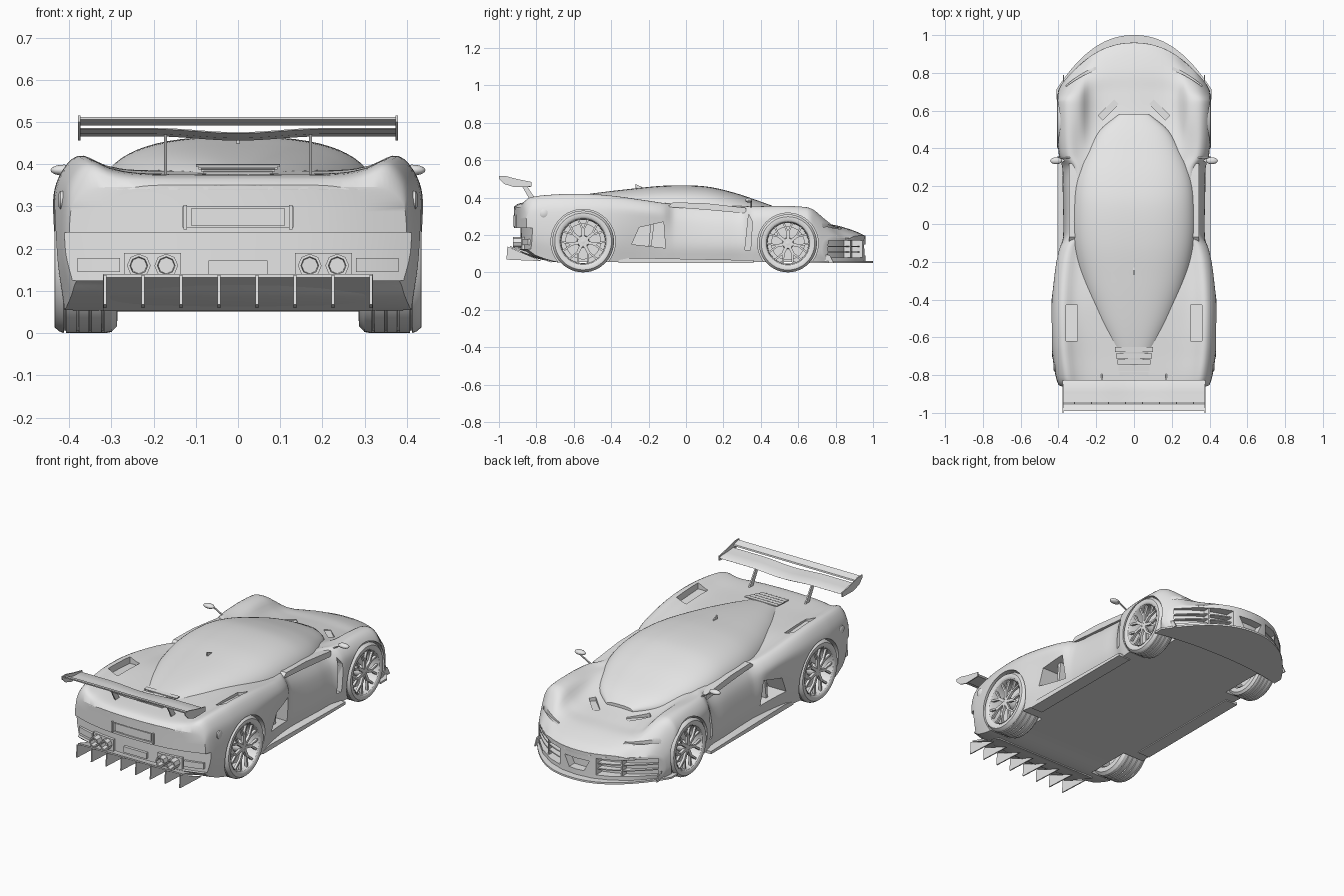
import bpy, bmesh
from math import sin, cos, pi, radians
from mathutils import Matrix

cube = bpy.data.objects.get("Cube")
if cube:
    bpy.data.objects.remove(cube)

grey = bpy.data.materials.new("plain_grey")
grey.use_nodes = True
grey.diffuse_color = (0.8, 0.8, 0.8, 1)
grey.node_tree.nodes["Principled BSDF"].inputs["Base Color"].default_value = grey.diffuse_color
SIDES = (("left", 1), ("right", -1))


def finish(name, bm, angle=35):
    """Turn a bmesh into a smooth-shaded object with sharp creases."""
    bmesh.ops.remove_doubles(bm, verts=bm.verts, dist=1e-5)
    bmesh.ops.recalc_face_normals(bm, faces=bm.faces)
    me = bpy.data.meshes.new(name)
    bm.to_mesh(me)
    bm.free()
    me.materials.append(grey)
    me.shade_smooth()
    me.set_sharp_from_angle(angle=radians(angle))
    ob = bpy.data.objects.new(name, me)
    bpy.context.collection.objects.link(ob)
    return ob


def curve(keys, t):
    """Smooth interpolation through rows of (position, values...)."""
    t = min(max(t, keys[0][0]), keys[-1][0])
    i = max(k for k in range(len(keys) - 1) if keys[k][0] <= t)
    a, b = keys[i], keys[i + 1]
    p, n = keys[max(i - 1, 0)], keys[min(i + 2, len(keys) - 1)]
    h = b[0] - a[0]
    u = (t - a[0]) / h
    out = []
    for j in range(1, len(a)):
        ma = (b[j] - p[j]) / (b[0] - p[0]) * h
        mb = (n[j] - a[j]) / (n[0] - a[0]) * h
        out.append((1 + 2 * u) * (1 - u) ** 2 * a[j] + u * (1 - u) ** 2 * ma
                   + u * u * (3 - 2 * u) * b[j] + u * u * (u - 1) * mb)
    return out


def bow(x, y, z):
    """Round the nose and tail in plan."""
    if y > .65:
        y = .65 + (y - .65) * (1 - .82 * (abs(x) / .41) ** 2.2)
    elif y < -.65:
        y = -.65 + (y + .65) * (1 - .3 * (abs(x) / .43) ** 2.5)
    return x, y, z


def skin(bm, rows, close=False):
    """Quads between successive rows of points."""
    vs = [[bm.verts.new(p) for p in r] for r in rows]
    for r, q in zip(vs, vs[1:]):
        for i in range(len(r) - (0 if close else 1)):
            k = (i + 1) % len(r)
            bm.faces.new((r[i], r[k], q[k], q[i]))
    return vs


def prism(name, outline, x0, x1):
    """Side outline of (y, z) points pulled from x0 to x1."""
    bm = bmesh.new()
    vs = skin(bm, [[(x, y, z) for y, z in outline] for x in (x0, x1)], True)
    for r in vs:
        bm.faces.new(r)
    return finish(name, bm)


def slab(name, x0, x1, y0, y1, z0, z1, n=16, taper=1):
    """Box that follows the bowed nose or tail; taper narrows its bottom."""
    bm = bmesh.new()
    rows = []
    for i in range(n + 1):
        x = x0 + (x1 - x0) * i / n
        rows.append([bow(x * (taper if z == z0 else 1), y, z)
                     for y, z in ((y0, z0), (y1, z0), (y1, z1), (y0, z1))])
    vs = skin(bm, rows, True)
    bm.faces.new(vs[0])
    bm.faces.new(vs[-1])
    return finish(name, bm)


def lathe(name, profile, centre, side, steps=48):
    """Spin (offset, radius) points about a sideways axle."""
    bm = bmesh.new()
    cx, cy, cz = centre
    skin(bm, [[(side * (cx + o), cy + r * cos(2 * pi * k / steps), cz + r * sin(2 * pi * k / steps))
               for o, r in profile] for k in range(steps + 1)])
    return finish(name, bm, 30)


def box(name, centre, size, rot=None):
    bm = bmesh.new()
    bmesh.ops.create_cube(bm, size=1)
    m = Matrix.Translation(centre) @ (rot or Matrix()) @ Matrix.Diagonal((*size, 1))
    bmesh.ops.transform(bm, matrix=m, verts=bm.verts)
    return finish(name, bm)


# Body shell: y, half width, fender height, centre height, waist, underside, fender breadth
BODY = [(-.92, .4, .345, .35, .99, .13, .5), (-.9, .405, .385, .366, 1, .12, .5), (-.85, .415, .405, .375, 1, .09, .55),
        (-.7, .432, .417, .38, 1, .055, .55), (-.55, .44, .42, .385, 1, .055, .55), (-.4, .44, .41, .385, .98, .055, .5),
        (-.22, .425, .385, .37, .93, .055, .5), (-.12, .4, .37, .36, .95, .055, .5), (-.06, .36, .365, .36, 1.04, .055, .5),
        (.2, .35, .355, .355, 1.08, .055, .5), (.3, .355, .353, .35, 1.07, .055, .6), (.36, .395, .352, .34, 1, .055, .8),
        (.55, .408, .352, .29, 1, .055, 1), (.7, .408, .335, .265, 1, .055, 1),
        (.8, .405, .29, .252, 1, .055, 1), (.9, .4, .225, .222, 1, .055, 1), (.96, .385, .185, .195, 1, .055, 1)]


def half_section(y, n=30):
    w, f, c, m, b, k = curve(BODY, y)
    h = f - b
    pts = [(w * m * .95, b), (w * m, b + .3 * h), (w * (m + 1) / 2, b + .65 * h), (w * .965, b + .86 * h),
           (w * .86, f), (w * .7, c + k * (f - c) - .008), (w * .5, c), (0, c)]
    keys = [(i, *p) for i, p in enumerate(pts)]
    return [curve(keys, (len(pts) - 1) * i / n) for i in range(n + 1)]


bm = bmesh.new()
rows = []
for k in range(121):
    y = -.92 + 1.88 * k / 120
    half = half_section(y)
    x, z = half[0]
    ring = half + [(-a, b) for a, b in half[-2::-1]] + [(x * f / 4, z) for f in range(-3, 4)]
    rows.append([bow(a, y, b) for a, b in ring])
skin(bm, rows, True)
for y in (-.92, .96):
    skin(bm, [[bow(x * f / 4, y, z) for f in range(-4, 5)] for x, z in half_section(y)])
body = finish("body_shell", bm)

# Openings cut from the shell
cutters = [slab("rear_recess", -.43, .43, -1, -.885, .125, .238, 20, .93),
           slab("plate_recess", -.13, .13, -1, -.912, .25, .3),
           slab("nose_centre_mouth", -.075, .075, .91, 1.1, .09, .15, 8, .6)]
for side, s in SIDES:
    for end, y, r, inner in (("rear", -.55, .172, .28), ("front", .545, .162, .28)):
        cutters.append(lathe(end + "_arch_cut", [(0, 0), (0, r), (.4, r), (.4, 0)], (inner, y, r - .007), s, 64))
    cutters += [
        prism("side_intake_cut", [(-.29, .15), (-.11, .13), (-.12, .27), (-.25, .24)], s * .3, s * .6),
        prism("front_vent_cut", [(.315, .12), (.345, .12), (.355, .27), (.335, .31)], s * .33, s * .6),
        slab("nose_side_mouth", s * .11, s * .365, .9, 1.2, .08, .17),
        slab("headlight_slit", s * .2, s * .36, .85, .872, .232, .5),
        prism("haunch_intake_cut", [(-.62, .385), (-.43, .375), (-.43, .6), (-.62, .6)], s * .3, s * .36),
        box("hood_vent_cut", (s * .135, .605, .33), (.035, .12, .13), Matrix.Rotation(s * radians(45), 4, "Z"))]
for c in cutters:
    mod = body.modifiers.new(c.name, "BOOLEAN")
    mod.object, mod.solver = c, "EXACT"
cut_mesh = bpy.data.meshes.new_from_object(body.evaluated_get(bpy.context.evaluated_depsgraph_get()))
body.modifiers.clear()
body.data = cut_mesh
cut_mesh.shade_smooth()
cut_mesh.set_sharp_from_angle(angle=radians(35))
for c in cutters:
    bpy.data.objects.remove(c)

# Teardrop canopy: y, half width, height
CANOPY = [(-.78, .08, .372), (-.66, .13, .397), (-.5, .21, .422), (-.3, .285, .446), (-.1, .328, .464),
          (.1, .332, .46), (.25, .31, .428), (.4, .245, .378), (.5, .18, .34), (.58, .08, .3)]
bm = bmesh.new()
rows = []
for k in range(61):
    y = -.78 + 1.36 * k / 60
    w, h = curve(CANOPY, y)
    rows.append([(w * (1 if c > 0 else -1) * abs(c) ** .75, y, .28 + (h - .28) * abs(sin(a)) ** .7)
                 for a, c in ((pi * i / 32, cos(pi * i / 32)) for i in range(33))])
vs = skin(bm, rows)
bm.faces.new(vs[0])
bm.faces.new(vs[-1])
finish("canopy", bm)
prism("roof_fin", [(-.27, .445), (-.21, .445), (-.27, .472)], -.003, .003)

# Engine louvres
for i in range(5):
    box("engine_louvre", (0, -.665 - .033 * i, .397 - .0055 * i), (.2 - .012 * i, .026, .005),
        Matrix.Rotation(radians(4), 4, "X"))

# Wheels
TYRE = [(-.15, .75), (-.148, .9), (-.135, .98)]
for g in (-.115, -.085, -.055, -.025):
    TYRE += [(g - .003, 1), (g - .002, .965), (g + .002, .965), (g + .003, 1)]
TYRE += [(-.012, .975), (-.001, .92), (0, .86), (-.004, .79), (-.012, .77)]
RIM = [(-.14, .74), (-.01, .76), (-.002, .79), (-.006, .75), (-.02, .71), (-.14, .7)]
for side, s in SIDES:
    for end, y, r, out, wide in (("rear", -.55, .165, .435, 1), ("front", .545, .155, .407, .8)):
        c = (out, y, r)
        lathe(f"{end}_{side}_tyre", [(o * wide, q * r) for o, q in TYRE], c, s)
        lathe(f"{end}_{side}_rim", [(o * wide, q * r) for o, q in RIM], c, s)
        lathe(f"{end}_{side}_brake_disc", [(-.06, 0), (-.06, .58 * r), (-.07, .58 * r), (-.07, 0)], c, s)
        lathe(f"{end}_{side}_hub", [(-.06, .2 * r), (-.018, .18 * r), (-.012, .1 * r), (-.012, 0)], c, s, 24)
        for k in range(7):
            spin = Matrix.Translation((s * (out - .018), y, r)) @ Matrix.Rotation(2 * pi * k / 7, 4, "X")
            stem = spin @ Matrix.Translation((0, 0, .25 * r))
            box("spoke_stem", stem.to_translation(), (.014, .016, .36 * r), stem.to_3x3().to_4x4())
            for f in (-1, 1):
                arm = spin @ Matrix.Translation((0, f * .1 * r, .58 * r)) @ Matrix.Rotation(-f * .42, 4, "X")
                box("spoke_fork", arm.to_translation(), (.013, .01, .4 * r), arm.to_3x3().to_4x4())

# Splitter and grille blades
slab("front_splitter", -.41, .41, .7, 1, .05, .06, 32)
slab("grille_backing", -.37, .37, .885, .897, .075, .17, 24)
for side, s in SIDES:
    for z in (.105, .135):
        slab(f"{side}_grille_blade", s * .11, s * .365, .89, .94, z, z + .006)
    slab(f"{side}_grille_post", s * .22, s * .228, .89, .945, .08, .17, 1)
    prism(f"{side}_splitter_plate", [(.71, .05), (.79, .05), (.77, .09), (.71, .11)], s * .37, s * .376)
    prism(f"{side}_sill", [(-.36, .05), (.36, .05), (.36, .065), (-.3, .078), (-.36, .065)], s * .33, s * .405)
    prism(f"{side}_intake_fin", [(-.2, .14), (-.185, .14), (-.17, .26), (-.19, .255)], s * .3, s * .36)
    # Door shoulder and mirror
    prism(f"{side}_door_shoulder", [(-.1, .35), (.1, .335), (.32, .315), (.32, .345), (.1, .37), (-.07, .374)],
          s * .27, s * .345)
    bm = bmesh.new()
    bmesh.ops.create_uvsphere(bm, u_segments=16, v_segments=10, radius=1)
    m = Matrix.Translation((s * .412, .335, .386)) @ Matrix.Diagonal((.032, .018, .013, 1))
    bmesh.ops.transform(bm, matrix=m, verts=bm.verts)
    finish(f"{side}_mirror", bm)
    box(f"{side}_mirror_stalk", (s * .37, .35, .365), (.075, .008, .005), Matrix.Rotation(-s * .5, 4, "Y"))
    # Side marker and rear lamps
    lathe(f"{side}_side_marker", [(0, .022), (.012, .022), (.016, .015), (.016, 0)], (.409, -.76, .315), s, 24)
    slab(f"{side}_rear_reflector", s * .28, s * .38, -.9, -.88, .145, .178, 6)
    slab(f"{side}_exhaust_surround", s * .135, s * .27, -.9, -.88, .125, .19, 6)
    for x in (.17, .235):
        bm = bmesh.new()
        skin(bm, [[(s * x + q * cos(pi * k / 4), y, .16 + q * sin(pi * k / 4)) for k in range(8)]
                  for q, y in ((.028, -.88), (.028, -.925), (.021, -.925), (.019, -.89), (0, -.89))], True)
        finish(f"{side}_exhaust_pipe", bm)

# Number plate frame and tail diffuser
box("plate_panel", (0, -.913, .275), (.22, .008, .042))
for x in (-.125, .125):
    box("plate_frame_post", (x, -.917, .275), (.008, .014, .058))
prism("diffuser_panel", [(-.72, .052), (-.94, .132), (-.94, .14), (-.72, .07)], -.32, .32)
for k in range(8):
    x = -.315 + .09 * k
    prism("diffuser_fin", [(-.77, .06), (-.96, .068), (-.955, .138)], x - .003, x + .003)
prism("rear_lower_insert", [(-.9, .14), (-.9, .172), (-.88, .172), (-.88, .14)], -.07, .07)

# Rear wing
FOIL = [(-.825, .472), (-.835, .479), (-.89, .481), (-.945, .486), (-.945, .483), (-.89, .472), (-.835, .466)]
bm = bmesh.new()
rows = []
for k in range(41):
    x = -.375 + .75 * k / 40
    dip = .01 * (.5 + .5 * cos(pi * min(1, abs(x) / .2)))
    rows.append([(x, y, z - dip) for y, z in FOIL])
vs = skin(bm, rows, True)
bm.faces.new(vs[0])
bm.faces.new(vs[-1])
finish("wing_main_plane", bm)
prism("wing_flap", [(-.95, .492), (-.952, .5), (-.99, .512), (-.99, .506)], -.375, .375)
for side, s in SIDES:
    prism(f"{side}_wing_endplate", [(-1, .515), (-.965, .515), (-.9, .498), (-.825, .483), (-.825, .458), (-.92, .456),
                                    (-.97, .472), (-1, .5)], s * .373, s * .379)
    prism(f"{side}_wing_strut", [(-.79, .37), (-.825, .37), (-.885, .475), (-.86, .475)], s * .168, s * .175)
